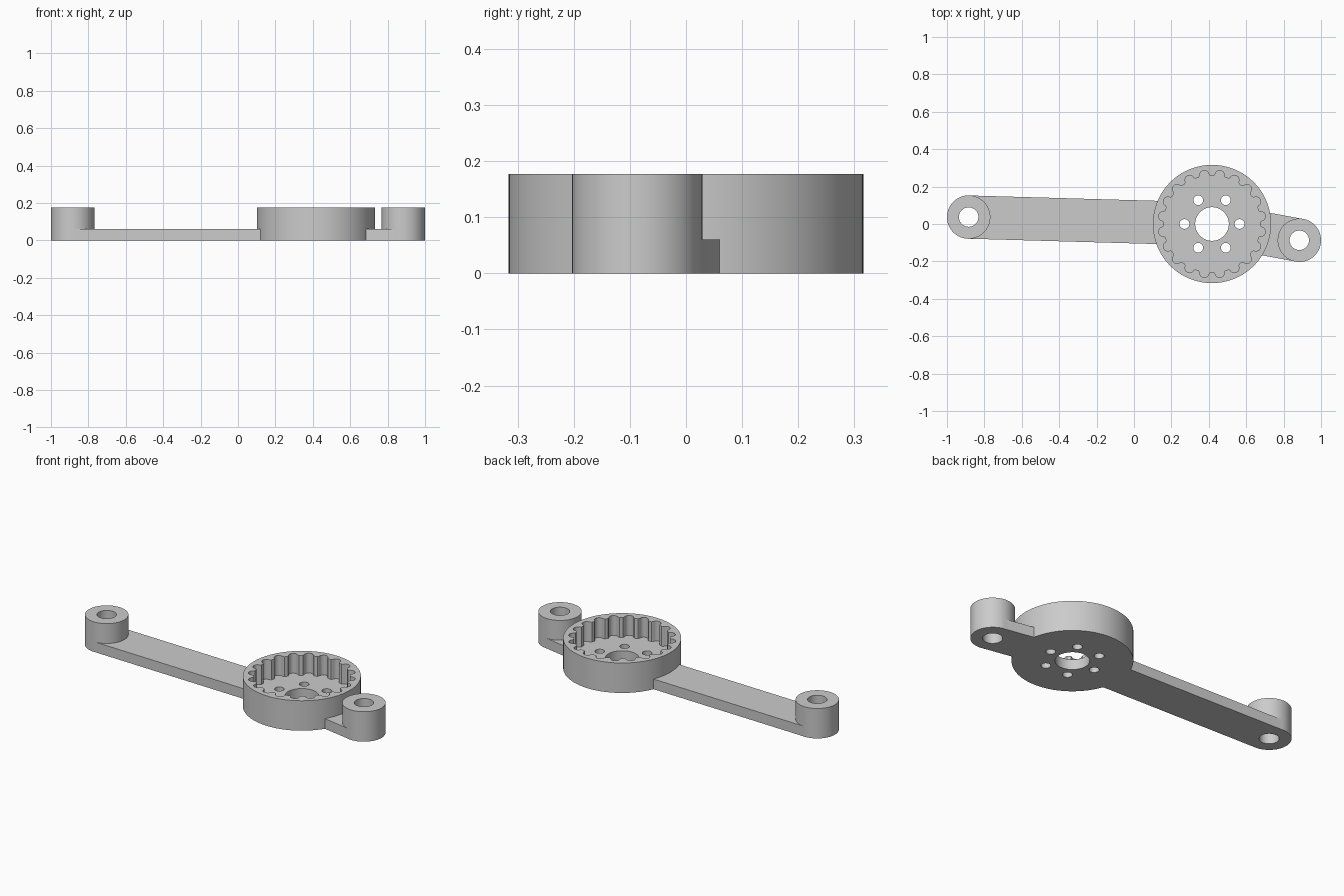
import bpy, bmesh, math
from mathutils import Vector

cube = bpy.data.objects.get("Cube")
if cube:
    bpy.data.objects.remove(cube, do_unlink=True)

HEIGHT, PLATE = 0.177, 0.06
HUB, HUB_R = Vector((0.417, 0.0)), 0.316
BOSSES = [("long_arm", Vector((-0.884, 0.037))), ("short_arm", Vector((0.884, -0.087)))]
BOSS_R, BOSS_HOLE = 0.116, 0.052
TEETH, POCKET_R, NOTCH_R, NOTCH_AT = 20, 0.258, 0.025, 0.264

grey = bpy.data.materials.new("light_grey")
grey.use_nodes = True
colour = (0.6, 0.6, 0.6, 1)
grey.diffuse_color = colour
grey.node_tree.nodes["Principled BSDF"].inputs["Base Color"].default_value = colour


def polar(centre, radius, angle):
    return centre + Vector((math.cos(angle), math.sin(angle))) * radius


def circle(centre, radius, sides=96):
    return [polar(centre, radius, math.tau * i / sides) for i in range(sides)]


def prism(name, outline, low, high):
    """Extrude a flat outline between two heights."""
    bm = bmesh.new()
    face = bm.faces.new([bm.verts.new((p.x, p.y, low)) for p in outline])
    top = bmesh.ops.extrude_face_region(bm, geom=[face])["geom"]
    bmesh.ops.translate(bm, vec=(0, 0, high - low),
                        verts=[v for v in top if isinstance(v, bmesh.types.BMVert)])
    bmesh.ops.recalc_face_normals(bm, faces=bm.faces)
    mesh = bpy.data.meshes.new(name)
    bm.to_mesh(mesh)
    bm.free()
    mesh.materials.append(grey)
    obj = bpy.data.objects.new(name, mesh)
    bpy.context.collection.objects.link(obj)
    return obj


def combine(body, part, operation):
    """Apply a boolean and drop the helper part."""
    mod = body.modifiers.new(operation.lower(), "BOOLEAN")
    mod.operation, mod.solver, mod.object = operation, "EXACT", part
    bpy.context.view_layer.objects.active = body
    bpy.ops.object.modifier_apply(modifier=mod.name)
    bpy.data.objects.remove(part, do_unlink=True)


# Hub drum, with a flat arm and a round boss on each side
body = prism("lever_arm_with_hub", circle(HUB, HUB_R, 128), 0, HEIGHT)
for name, centre in BOSSES:
    along = (HUB - centre).normalized()
    side = Vector((-along.y, along.x)) * (BOSS_R - 0.0005)
    inner = HUB - along * 0.15
    arm = prism(name, [centre - side, inner - side, inner + side, centre + side], 0, PLATE)
    combine(body, arm, "UNION")
    combine(body, prism("boss", circle(centre, BOSS_R), 0, HEIGHT), "UNION")

# Toothed pocket: a round recess with half-round notches around its wall
pocket = []
step = math.tau / TEETH
for i in range(TEETH):
    angle = step * (i + 0.5)
    notch = polar(HUB, NOTCH_AT, angle)
    pocket += [polar(notch, NOTCH_R, angle + math.pi * (k / 10 - 0.5)) for k in range(11)]
    pocket += [polar(HUB, POCKET_R, angle + step * f) for f in (0.38, 0.5, 0.62)]
combine(body, prism("pocket_cutter", pocket, PLATE, HEIGHT + 0.1), "DIFFERENCE")

# Through holes: centre bore, six bolt holes and the boss bores
holes = [(HUB, 0.09, 64)]
holes += [(polar(HUB, 0.147, math.tau * i / 6), 0.026, 32) for i in range(6)]
holes += [(centre, BOSS_HOLE, 48) for _, centre in BOSSES]
for centre, radius, sides in holes:
    combine(body, prism("hole_cutter", circle(centre, radius, sides), -0.1, HEIGHT + 0.1), "DIFFERENCE")

# Smooth round walls, crisp rims
bpy.ops.object.select_all(action="DESELECT")
body.select_set(True)
bpy.context.view_layer.objects.active = body
bpy.ops.object.shade_smooth_by_angle(angle=math.radians(30))
